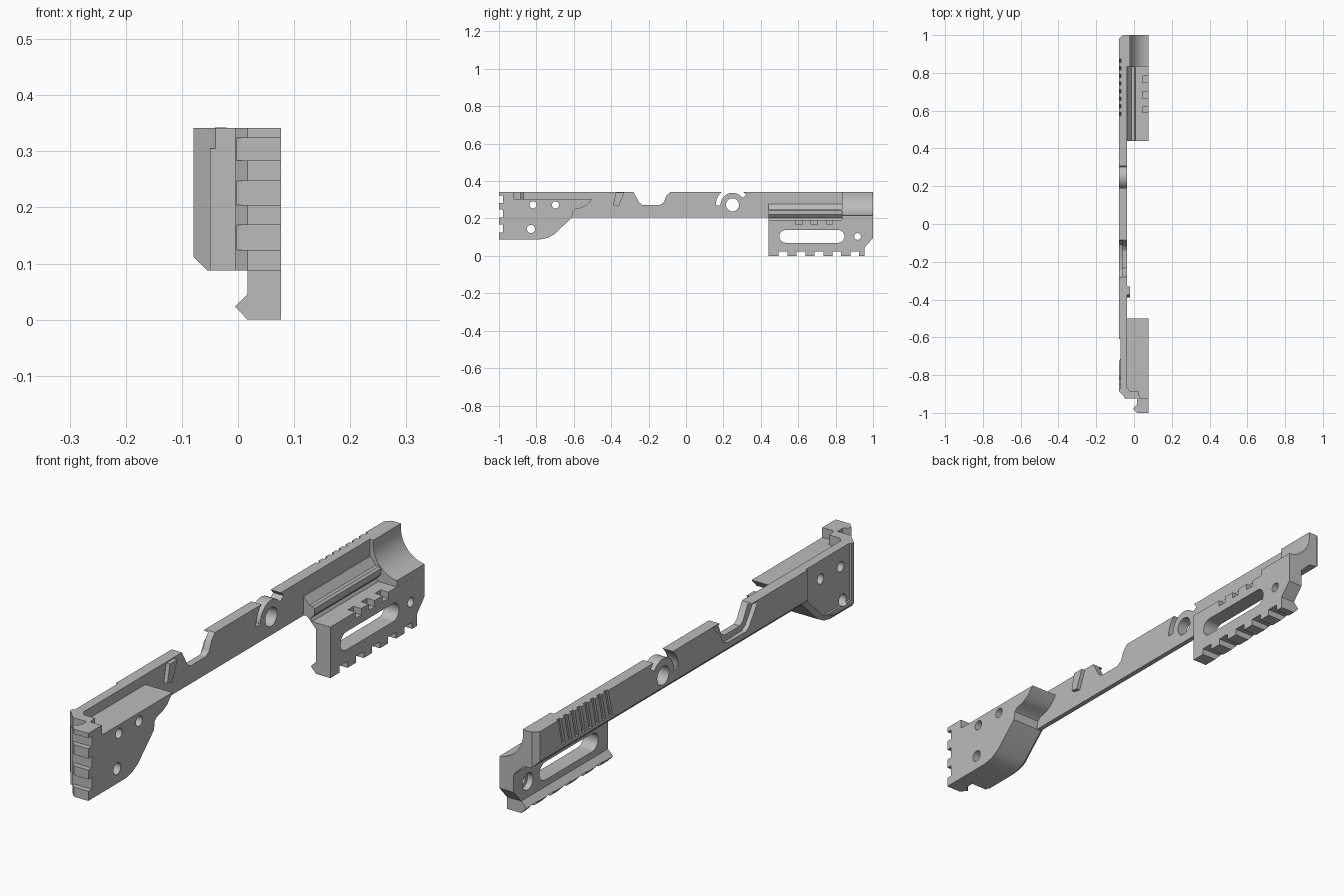
import bpy, bmesh
from math import sin, cos, radians

cube = bpy.data.objects.get("Cube")
if cube:
    bpy.data.objects.remove(cube)

GREY = (0.5, 0.5, 0.5, 1)
mat = bpy.data.materials.new("plain_grey")
mat.use_nodes = True
mat.diffuse_color = GREY
mat.node_tree.nodes["Principled BSDF"].inputs["Base Color"].default_value = GREY

OUT, IN, SIDE = -0.079, -0.036, 0.077   # outer face, inner face, far side (x)
TOP, LOW, BASE = 0.342, 0.205, 0.088    # bar top, bar underside, front block base (z)


def arc(cx, cy, r, a, b, n=16):
    angles = [radians(a + (b - a) * i / n) for i in range(n + 1)]
    return [(cx + r * cos(t), cy + r * sin(t)) for t in angles]


def circle(cx, cy, r):
    return arc(cx, cy, r, 0, 348.75, 31)


def rect(a, b, c, d):
    return [(a, c), (b, c), (b, d), (a, d)]


def prism(name, pts, axis, a, b, chamfer=None, size=0):
    """Extrude a profile along an axis; chamfer picks edges by a rule."""
    place = {"x": lambda p, t: (t, p[0], p[1]),
             "y": lambda p, t: (p[0], t, p[1]),
             "z": lambda p, t: (p[0], p[1], t)}[axis]
    bm = bmesh.new()
    near = [bm.verts.new(place(p, a)) for p in pts]
    far = [bm.verts.new(place(p, b)) for p in pts]
    bm.faces.new(near)
    bm.faces.new(far[::-1])
    for i in range(len(pts)):
        j = (i + 1) % len(pts)
        bm.faces.new((near[i], far[i], far[j], near[j]))
    bmesh.ops.recalc_face_normals(bm, faces=bm.faces[:])
    if chamfer:
        edges = [e for e in bm.edges if all(chamfer(v.co) for v in e.verts)]
        bmesh.ops.bevel(bm, geom=edges, offset=size, segments=1, affect="EDGES")
    mesh = bpy.data.meshes.new(name)
    bm.to_mesh(mesh)
    bm.free()
    mesh.materials.append(mat)
    ob = bpy.data.objects.new(name, mesh)
    bpy.context.collection.objects.link(ob)
    return ob


def activate(ob):
    bpy.ops.object.select_all(action="DESELECT")
    ob.select_set(True)
    bpy.context.view_layer.objects.active = ob


def cut(ob, pts, axis, a, b):
    cutter = prism("cutter", pts, axis, a, b)
    cutter.hide_render = True
    mod = ob.modifiers.new("cut", "BOOLEAN")
    mod.operation, mod.solver, mod.object = "DIFFERENCE", "EXACT", cutter
    activate(ob)
    bpy.ops.object.modifier_apply(modifier=mod.name)
    bpy.data.objects.remove(cutter)


# Long side bar, deeper at the front, with a chamfered lower outer edge
belly = [(-0.925, BASE), (-0.78, BASE), (-0.74, 0.096), (-0.705, 0.115), (-0.61, LOW)]
bar = prism("side_bar", belly + [(1, LOW), (1, TOP), (-0.925, TOP)], "x", OUT, IN,
            lambda c: c.x < OUT + 0.001 and c.z < LOW + 0.001, 0.024)
cut(bar, [(OUT - 0.02, -0.865), (OUT - 0.02, -0.95), (IN - 0.003 + 0.025, -0.95),
          (IN - 0.003, -0.925)], "z", 0, 0.5)                        # front corner
cut(bar, [(-0.09, 0.969), (-0.048, 1.011), (-0.09, 1.011)], "z", 0, 0.5)  # rear corner
cut(bar, rect(-0.1, OUT + 0.008, -0.87, -0.61), "z", 0.13, 0.4)      # outer panel recess

# Ejection notch with a wider lip on the outer face
notch = [(-0.29, 0.36), (-0.278, 0.335), (-0.25, 0.285), (-0.232, 0.272), (-0.14, 0.272),
         (-0.12, 0.285), (-0.105, 0.32), (-0.085, 0.342), (-0.07, 0.36)]
cut(bar, notch, "x", -0.2, 0.1)
cut(bar, [(-0.18 + (y + 0.18) * 1.2, z - 0.022) for y, z in notch], "x", -0.2, -0.062)

# Pivot eye with the curved relief around it
cut(bar, circle(0.249, 0.273, 0.035), "x", -0.2, 0.1)
cut(bar, arc(0.249, 0.273, 0.09, 35, 182) + arc(0.249, 0.273, 0.064, 182, 35),
    "x", -0.2, 0.1)

# Slanted grip grooves on the outer face
for i in range(8):
    y = 0.585 + i * 0.04
    cut(bar, [(y - 0.035, 0.24), (y - 0.017, 0.24), (y + 0.012, 0.36), (y - 0.006, 0.36)],
        "x", -0.1, OUT + 0.009)

# Small slanted rib on the inner face
rib = prism("slanted_rib", [(-0.39, 0.27), (-0.36, 0.265), (-0.33, 0.338), (-0.375, 0.338)],
            "x", IN - 0.01, -0.021)

# Front block with curved underside
block = prism("front_block", belly + [(-0.605, 0.238), (-0.59, 0.25), (-0.56, 0.256),
              (-0.53, 0.272), (-0.5, 0.305), (-0.925, 0.305)], "x", -0.05, SIDE)
for ob in (bar, block):
    for y, z, r in ((-0.818, 0.273, 0.019), (-0.698, 0.273, 0.019), (-0.829, 0.144, 0.022)):
        cut(ob, circle(y, z, r), "x", -0.2, 0.2)

# Front wall and upright slotted rail
wall = prism("front_wall", [(IN - 0.004, -0.925), (0.025, -0.925), (0.025, -0.885),
             (-0.022, -0.885), (-0.033, -0.87), (-0.045, -0.87), (-0.045, -0.919)],
             "z", BASE, TOP)
rail = prism("front_rail", [(0.017, -0.9), (0.017, -0.955), (-0.005, -0.977), (0.017, -1),
             (SIDE, -1), (SIDE, -0.92), (0.03, -0.92), (0.025, -0.9)], "z", BASE, TOP)
for low, high in ((0.124, 0.169), (0.204, 0.247), (0.284, 0.324)):
    cut(rail, rect(-0.1, 0.2, -1.1, -0.979), "z", low, high)

# Rear arm: stepped top, hanging plate and lower rail
arm = prism("rear_arm", [(-0.045, 0.278), (-0.034, 0.278), (-0.012, 0.25), (0.002, 0.25),
            (0.01, 0.243), (0.01, 0.22), (-0.006, 0.203), (0.0, 0.192), (SIDE, 0.192),
            (SIDE, 0), (0.017, 0), (-0.005, 0.023), (0.017, 0.045), (0.017, 0.168),
            (-0.02, 0.207), (-0.045, 0.207)], "y", 0.44, 1)
for i in range(5):
    y = 0.495 + i * 0.096
    cut(arm, rect(y, y + 0.047, -0.1, 0.024), "x", -0.1, 0.2)
for y in (0.606, 0.685, 0.767):
    cut(arm, rect(0.045, 0.1, y - 0.017, y + 0.017), "z", 0.168, 0.21)
cut(arm, arc(0.533, 0.104, 0.034, 90, 270) + arc(0.813, 0.104, 0.034, -90, 90),
    "x", -0.1, 0.2)

# Rear end block with a cylindrical cradle
end = prism("rear_cradle", [(-0.045, TOP)] + arc(0.088, 0.325, 0.11, 171, 264)
            + [(SIDE, 0.15), (0.03, 0.15), (-0.02, 0.2), (-0.045, 0.207)], "y", 0.835, 1)
for ob in (arm, end):
    cut(ob, [(0.955, -0.1), (1.1, -0.1), (1.1, 0.095), (1, 0.095), (0.955, 0.045)],
        "x", -0.1, 0.2)
    cut(ob, circle(0.917, 0.104, 0.018), "x", -0.1, 0.2)
cut(arm, circle(0.917, 0.104, 0.032), "x", -0.1, 0.04)

# Soft shading on the curved cuts, crisp elsewhere
for ob in (bar, rib, block, wall, rail, arm, end):
    activate(ob)
    bpy.ops.object.shade_smooth_by_angle(angle=radians(30))
